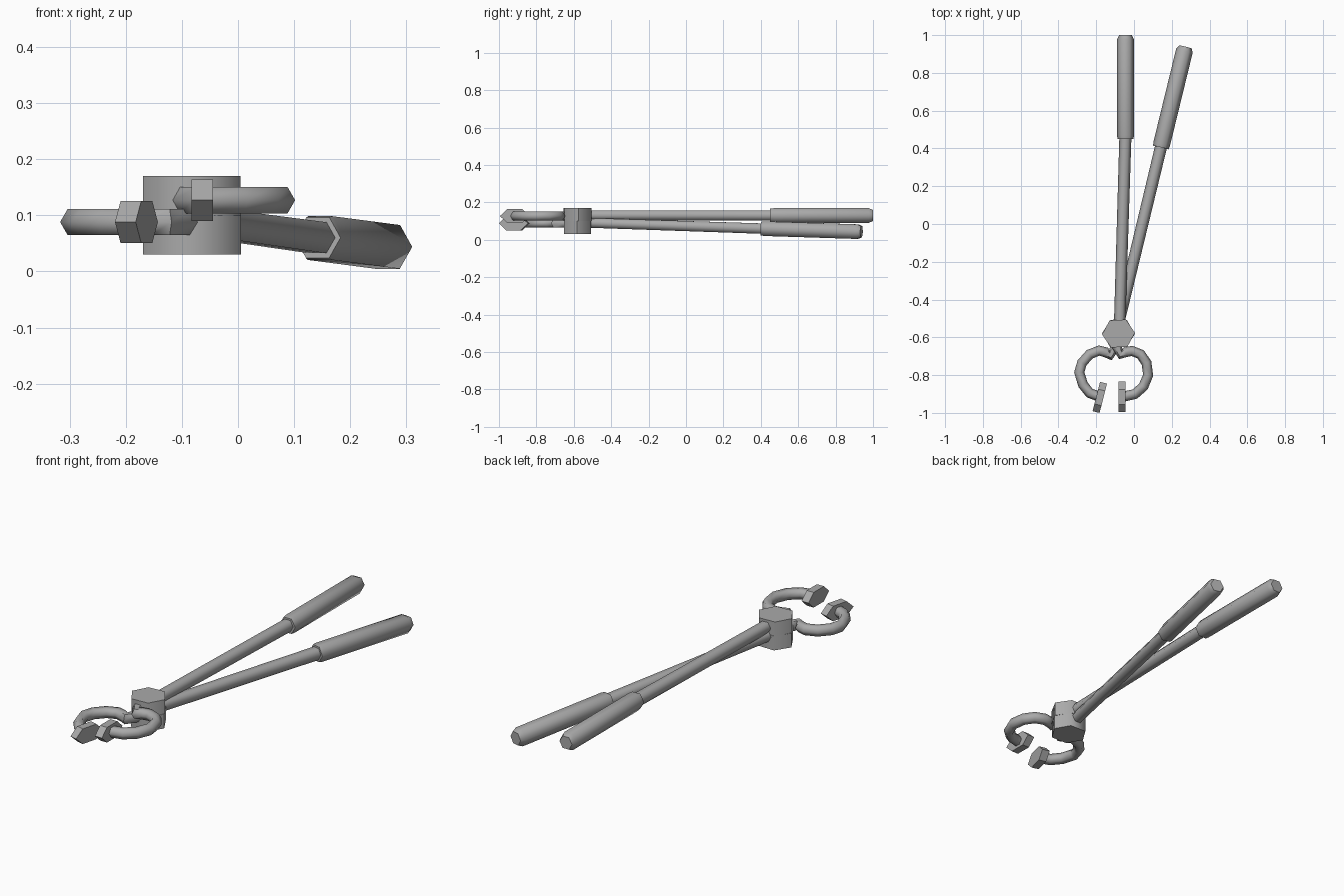
import bpy
import bmesh
import math
from mathutils import Vector

if "Cube" in bpy.data.objects:
    bpy.data.objects.remove(bpy.data.objects["Cube"], do_unlink=True)

STEEL = (0.4, 0.4, 0.4, 1)
steel = bpy.data.materials.new("grey steel")
steel.use_nodes = True
steel.diffuse_color = STEEL
steel.node_tree.nodes["Principled BSDF"].inputs["Base Color"].default_value = STEEL


def finish(name, bm, angle):
    """Turn a bmesh into a named, shaded object."""
    bmesh.ops.recalc_face_normals(bm, faces=bm.faces)
    mesh = bpy.data.meshes.new(name)
    bm.to_mesh(mesh)
    bm.free()
    mesh.materials.append(steel)
    obj = bpy.data.objects.new(name, mesh)
    bpy.context.collection.objects.link(obj)
    bpy.ops.object.select_all(action="DESELECT")
    obj.select_set(True)
    bpy.context.view_layer.objects.active = obj
    bpy.ops.object.shade_smooth_by_angle(angle=math.radians(angle))
    return obj


def sweep(name, path, radii, angle=62):
    """Sweep a six-sided section, corners pointing sideways, along a path."""
    bm = bmesh.new()
    points = [Vector(p) for p in path]
    rings = []
    for i, p in enumerate(points):
        ahead = points[min(i + 1, len(points) - 1)] - p
        behind = p - points[max(i - 1, 0)]
        tangent = (ahead.normalized() + behind.normalized()).normalized()
        side = tangent.cross(Vector((0, 0, 1))).normalized()
        up = side.cross(tangent)
        ring = []
        for k in range(6):
            a = k * math.pi / 3
            ring.append(bm.verts.new(p + radii[i] * (math.cos(a) * side + math.sin(a) * up)))
        rings.append(ring)
    for r, s in zip(rings, rings[1:]):
        for k in range(6):
            n = (k + 1) % 6
            bm.faces.new((r[k], r[n], s[n], s[k]))
    bm.faces.new(rings[0])
    bm.faces.new(rings[-1])
    return finish(name, bm, angle)


def handle(side, pivot, grip, end):
    """Thin rod with a thicker grip whose end is bevelled."""
    pivot, grip, end = Vector(pivot), Vector(grip), Vector(end)
    along = (end - grip).normalized()
    sweep(side + "_rod", [pivot, grip + along * 0.03], [0.03, 0.032])
    sweep(side + "_grip", [grip, grip + along * 0.02, end - along * 0.022, end],
          [0.042, 0.045, 0.045, 0.034])


def hex_prism(name, centre, axis, across, up, radii, half, angle=62):
    """Six-sided plate or post, extruded both ways along an axis."""
    bm = bmesh.new()
    c, axis, across, up = (Vector(v) for v in (centre, axis, across, up))
    ends = []
    for s in (-half, half):
        ends.append([bm.verts.new(c + axis * s
                                  + across * radii[0] * math.cos(k * math.pi / 3)
                                  + up * radii[1] * math.sin(k * math.pi / 3))
                     for k in range(6)])
    a, b = ends
    for k in range(6):
        n = (k + 1) % 6
        bm.faces.new((a[k], a[n], b[n], b[k]))
    bm.faces.new(a)
    bm.faces.new(b)
    return finish(name, bm, angle)


def jaw(side, z, outline, tip, turn):
    """Curved claw in a level plane, closed by a hexagonal biting plate."""
    path = [(x, y, z) for x, y in outline]
    sweep(side + "_jaw", path, [0.027] * len(path))
    c, s = math.cos(turn), math.sin(turn)
    hex_prism(side + "_jaw_tip", (tip[0], tip[1], z), (c, s, 0), (-s, c, 0),
              (0, 0, 1), (0.08, 0.043), 0.019, 40)


# Handles
handle("right", (-0.077, -0.56, 0.132), (-0.045, 0.45, 0.13), (-0.045, 1.0, 0.13))
handle("left", (-0.09, -0.56, 0.092), (0.142, 0.405, 0.06), (0.272, 0.938, 0.043))

# Hinge post in two stacked halves
for name, z, twist in (("hinge_top", 0.135, 0.05), ("hinge_bottom", 0.065, -0.02)):
    c, s = math.cos(twist), math.sin(twist)
    hex_prism(name, (-0.082, -0.58, z), (0, 0, 1), (c, s, 0), (-s, c, 0),
              (0.087, 0.083), 0.035)

# Jaws
jaw("left", 0.127,
    [(-0.09, -0.6), (-0.09, -0.65), (-0.07, -0.69), (-0.045, -0.678), (-0.01, -0.672),
     (0.035, -0.69), (0.066, -0.735), (0.075, -0.8), (0.05, -0.86), (0.005, -0.9), (-0.06, -0.915)],
    (-0.064, -0.915), 0)
jaw("right", 0.088,
    [(-0.08, -0.6), (-0.1, -0.65), (-0.125, -0.695), (-0.148, -0.68), (-0.185, -0.67),
     (-0.235, -0.69), (-0.275, -0.735), (-0.29, -0.785), (-0.27, -0.85), (-0.235, -0.895), (-0.18, -0.915)],
    (-0.181, -0.918), -0.25)
